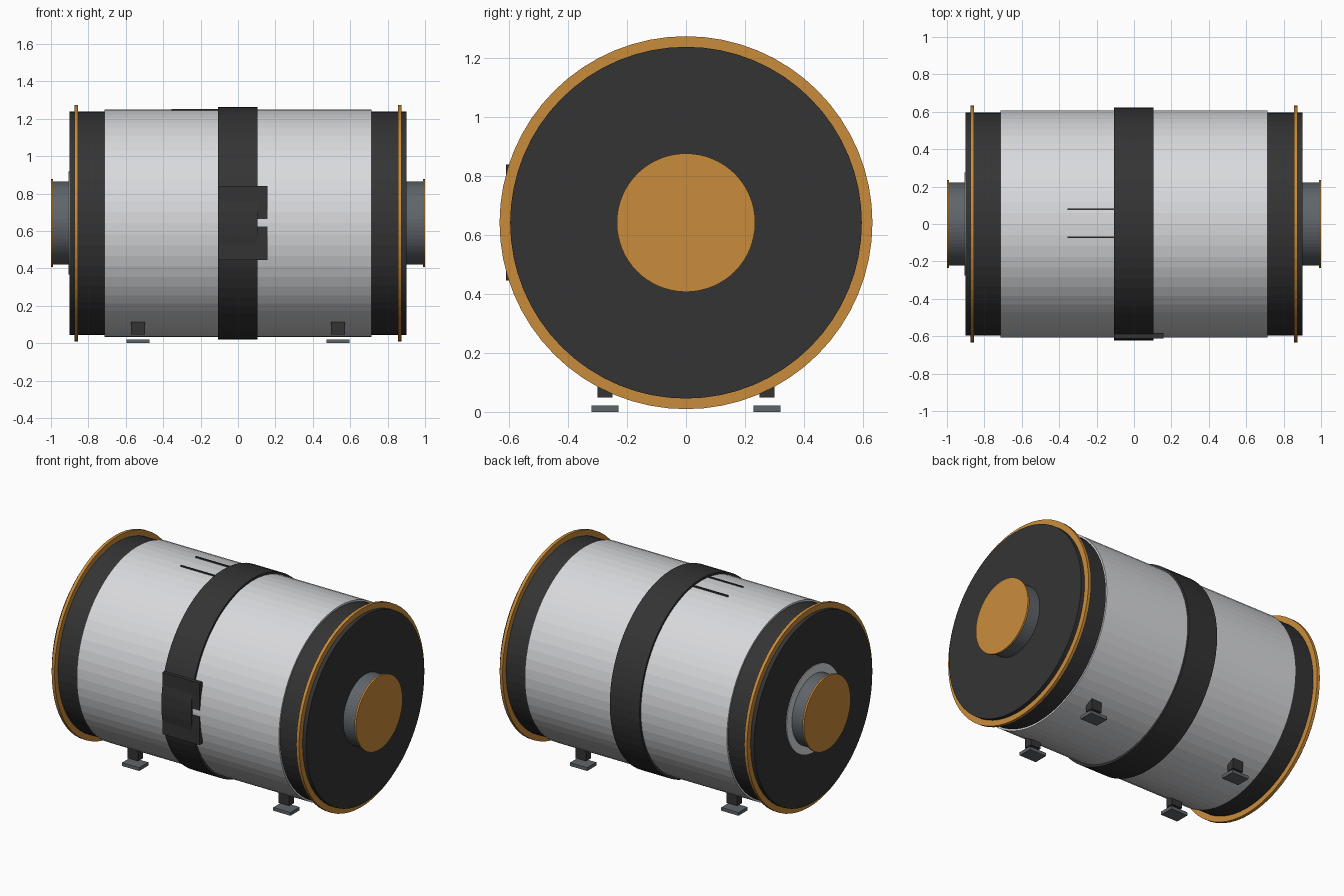
import bpy, bmesh
from math import radians
from mathutils import Matrix

cube = bpy.data.objects.get("Cube")
if cube:
    bpy.data.objects.remove(cube, do_unlink=True)

AXIS_Z = 0.642  # height of the drum's axis
SIDES = 64


def material(name, rgb):
    """Flat material from a 0-255 sRGB colour."""
    lin = [((c / 255 + 0.055) / 1.055) ** 2.4 for c in rgb]
    mat = bpy.data.materials.new(name)
    mat.use_nodes = True
    mat.diffuse_color = (*lin, 1)
    shader = mat.node_tree.nodes["Principled BSDF"]
    shader.inputs["Base Color"].default_value = (*lin, 1)
    shader.inputs["Roughness"].default_value = 0.6
    return mat


SILVER = material("silver", (217, 218, 221))
DARK = material("charcoal", (52, 52, 52))
ORANGE = material("orange", (202, 140, 59))
STEEL = material("steel grey", (95, 101, 106))


def finish(name, bm, mat):
    bmesh.ops.recalc_face_normals(bm, faces=bm.faces)
    mesh = bpy.data.meshes.new(name)
    bm.to_mesh(mesh)
    bm.free()
    mesh.materials.append(mat)
    obj = bpy.data.objects.new(name, mesh)
    bpy.context.collection.objects.link(obj)
    return obj


def drum(name, x0, x1, radius, mat):
    """Cylinder lying along x."""
    bm = bmesh.new()
    place = Matrix.Translation(((x0 + x1) / 2, 0, AXIS_Z)) @ Matrix.Rotation(radians(90), 4, "Y")
    bmesh.ops.create_cone(bm, cap_ends=True, segments=SIDES, radius1=radius,
                          radius2=radius, depth=abs(x1 - x0), matrix=place)
    return finish(name, bm, mat)


def box(name, lo, hi, mat):
    bm = bmesh.new()
    mid = [(a + b) / 2 for a, b in zip(lo, hi)]
    size = [b - a for a, b in zip(lo, hi)]
    bmesh.ops.create_cube(bm, size=1, matrix=Matrix.Translation(mid) @ Matrix.Diagonal((*size, 1)))
    return finish(name, bm, mat)


# Main barrel and centre strap
drum("barrel", -0.715, 0.715, 0.608, SILVER)
drum("centre_band", -0.107, 0.104, 0.622, DARK)

# Matching ends: cap, rim, hub and hub plate
for side, s in (("left", 1), ("right", -1)):
    drum(f"{side}_end_cap", s * 0.70, s * 0.90, 0.597, DARK)
    drum(f"{side}_rim", s * 0.855, s * 0.875, 0.633, ORANGE)
    drum(f"{side}_hub", s * 0.89, s * 0.99, 0.222, STEEL)
    drum(f"{side}_hub_plate", s * 0.988, s * 1.0, 0.235, ORANGE)

# Washer on one end only
drum("right_hub_washer", -0.895, -0.905, 0.275, SILVER)

# Notched latch plate on the front
outline = [(-0.107, 0.445), (0.157, 0.445), (0.157, 0.625), (0.10, 0.625),
           (0.10, 0.665), (0.157, 0.665), (0.157, 0.84), (-0.107, 0.84)]
bm = bmesh.new()
plate = bm.faces.new([bm.verts.new((x, -0.611, z)) for x, z in outline])
back = bmesh.ops.extrude_face_region(bm, geom=[plate], use_keep_orig=True)
bmesh.ops.translate(bm, vec=(0, 0.026, 0),
                    verts=[v for v in back["geom"] if isinstance(v, bmesh.types.BMVert)])
finish("latch_plate", bm, DARK)

# Two thin strips on top
for name, y in (("back_top_strip", 0.08), ("front_top_strip", -0.07)):
    box(name, (-0.355, y - 0.004, 1.22), (-0.10, y + 0.004, 1.253), DARK)

# Four feet: stem under the barrel and a pad below it
for side, x in (("left", 0.535), ("right", -0.535)):
    for end, y in (("front", -0.275), ("back", 0.275)):
        box(f"{end}_{side}_foot_stem", (x - 0.037, y - 0.026, 0.048),
            (x + 0.037, y + 0.026, 0.14), DARK)
        box(f"{end}_{side}_foot_pad", (x - 0.061, y - 0.046, 0),
            (x + 0.061, y + 0.046, 0.021), STEEL)
